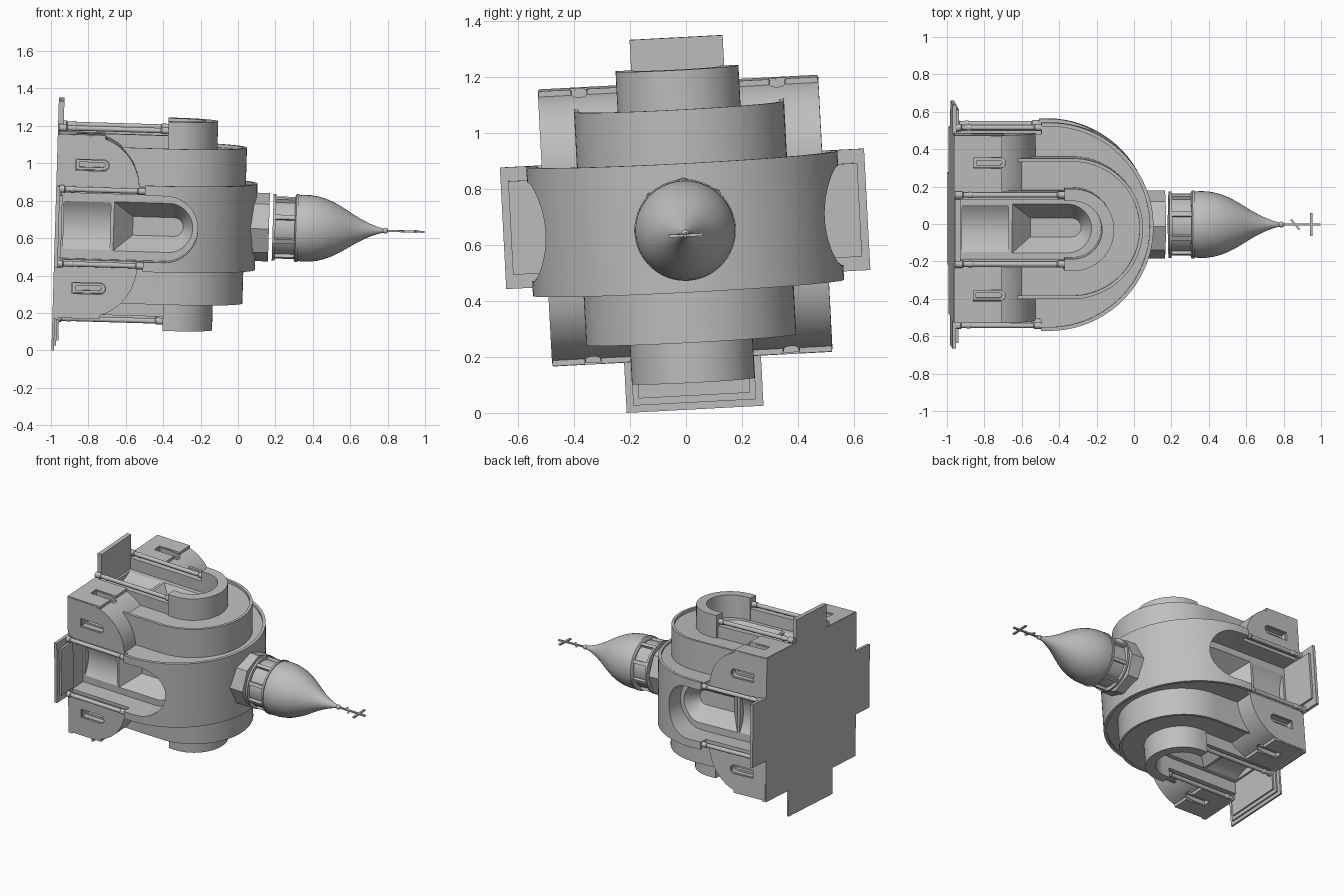
import bpy, bmesh, math
from mathutils import Matrix

if "Cube" in bpy.data.objects:
    bpy.data.objects.remove(bpy.data.objects["Cube"])

stone = bpy.data.materials.new("grey_stone")
stone.diffuse_color = (0.52, 0.52, 0.52, 1)
stone.use_nodes = True
stone.node_tree.nodes["Principled BSDF"].inputs["Base Color"].default_value = stone.diffuse_color
BASE = -0.97
parts = []


def make(name, bm):
    bmesh.ops.recalc_face_normals(bm, faces=bm.faces)
    me = bpy.data.meshes.new(name)
    bm.to_mesh(me)
    bm.free()
    me.materials.append(stone)
    ob = bpy.data.objects.new(name, me)
    bpy.context.collection.objects.link(ob)
    parts.append(ob)
    return ob


def loft(name, prof_a, a, prof_b, b, axis):
    """Bridge two (x, t) outlines lying at depths a and b along axis y or z."""
    bm = bmesh.new()
    put = (lambda x, t, d: (x, d, t)) if axis == 'y' else (lambda x, t, d: (x, t, d))
    va = [bm.verts.new(put(x, t, a)) for x, t in prof_a]
    vb = [bm.verts.new(put(x, t, b)) for x, t in prof_b]
    n = len(va)
    bm.faces.new(va)
    bm.faces.new(vb[::-1])
    for i in range(n):
        j = (i + 1) % n
        bm.faces.new((va[i], vb[i], vb[j], va[j]))
    return make(name, bm)


def prism(name, prof, a, b, axis):
    return loft(name, prof, a, prof, b, axis)


def rect(x0, x1, t0, t1):
    return [(x0, t0), (x1, t0), (x1, t1), (x0, t1)]


def box(name, x0, x1, y0, y1, z0, z1):
    return prism(name, rect(x0, x1, y0, y1), z0, z1, 'z')


def arch(base, centre, r, n=32, off=0.0):
    """Round-topped outline: straight legs and a half circle towards +x."""
    arc = [(centre + r * math.sin(math.pi * i / n), off + r * math.cos(math.pi * i / n))
           for i in range(n + 1)]
    return [(base, off + r)] + arc + [(base, off - r)]


def lathe(name, prof, n, turn=0.0):
    """Revolve (x, radius) points around the x axis."""
    bm = bmesh.new()
    rings = [[bm.verts.new((x, r * math.cos(turn + math.tau * i / n),
                            r * math.sin(turn + math.tau * i / n))) for i in range(n)]
             for x, r in prof]
    for p, q in zip(rings, rings[1:]):
        for i in range(n):
            j = (i + 1) % n
            bm.faces.new((p[i], p[j], q[j], q[i]))
    bm.faces.new(rings[0])
    bm.faces.new(rings[-1])
    return make(name, bm)


def move(ob, y, z):
    ob.data.transform(Matrix.Translation((0, y, z)))
    return ob


def cut(target, cutter):
    m = target.modifiers.new("cut", 'BOOLEAN')
    m.operation, m.solver, m.object = 'DIFFERENCE', 'EXACT', cutter
    bpy.context.view_layer.objects.active = target
    bpy.ops.object.modifier_apply(modifier=m.name)
    parts.remove(cutter)
    bpy.data.objects.remove(cutter)


# nested vaults, each with a raised lip along its arched edge
core = prism("main_hall", arch(BASE, -0.338, 0.376, 48), -0.412, 0.423, 'z')
vault = prism("large_vault", arch(-0.50, -0.457, 0.557, 64), -0.23, 0.232, 'z')
for s in (-1, 1):
    cut(core, prism("c", arch(-1.1, -0.338, 0.358, 48), s * 0.404, s * 0.6, 'z'))
    cut(vault, prism("c", arch(-0.6, -0.457, 0.537, 64), s * 0.218, s * 0.6, 'z'))

# side portals: arched opening, side walls, tapered niche, hollow door bay, columns
for axis, wall, col_d, col_t, col_top in (('y', 0.375, 0.53, 0.20, -0.49),
                                          ('z', 0.404, 0.51, 0.185, -0.375)):
    for s in (-1, 1):
        if axis == 'y':
            cut(vault, prism("c", arch(-0.7, -0.39, 0.178), s * 0.37, s * 0.8, 'y'))
            for t in (-1, 1):
                prism("portal_wall", rect(BASE, -0.48, t * 0.178, t * 0.215),
                      s * 0.36, s * 0.495, 'y')
        else:
            porch = prism("porch_arch", arch(-0.385, -0.34, 0.22), s * 0.39, s * 0.56, 'z')
            cut(porch, prism("c", arch(-0.6, -0.34, 0.155), s * 0.3, s * 0.7, 'z'))
            for t in (-1, 1):
                prism("portal_wall", rect(BASE, -0.365, t * 0.16, t * 0.205),
                      s * 0.39, s * 0.485, 'z')
        for body in ((core, vault) if axis == 'y' else (core,)):
            cut(body, loft("c", arch(-0.67, -0.37, 0.138, 24), s * (wall + 0.01),
                           arch(-0.56, -0.34, 0.05, 24), s * (wall - 0.11), axis))
        d = s * (wall + 0.18)
        cut(core, move(lathe("c", [(-0.93, 0.22), (-0.68, 0.22)], 48),
                       d if axis == 'y' else 0, d if axis == 'z' else 0))
        for t in (-col_t, col_t):
            y, z = (s * col_d, t) if axis == 'y' else (t, s * col_d)
            prof = [(BASE, .02), (-.93, .02), (-.925, .014), (-.90, .014), (-.895, .017),
                    (-.88, .017), (-.875, .014), (col_top - .05, .014),
                    (col_top - .045, .018), (col_top, .018)]
            move(lathe("portal_column", prof, 16), y, z)

# corner chambers with quarter-round roofs and slot windows on both outer faces
for sy in (-1, 1):
    for sz in (-1, 1):
        prof = [(BASE, sz * 0.2), (BASE, sz * 0.485)]
        prof += [(-0.80 + 0.27 * math.sin(math.pi / 2 * i / 20),
                  sz * (0.2 + 0.285 * math.cos(math.pi / 2 * i / 20))) for i in range(21)]
        block = prism("corner_chamber", prof, sy * 0.2, sy * 0.49, 'y')
        panel = prism("gable_panel", prof, sy * 0.485, sy * 0.502, 'y')
        slab = prism("wall_panel", rect(BASE, -0.72, sy * 0.2, sy * 0.5),
                     sz * 0.47, sz * 0.492, 'z')
        for axis, s, t, skin in (('y', sy, sz * 0.33, panel), ('z', sz, sy * 0.355, slab)):
            cut(block, prism("c", arch(-0.87, -0.725, 0.026, 12, t), s * 0.455, s * 0.6, axis))
            cut(block, prism("c", arch(-0.855, -0.73, 0.013, 12, t), s * 0.43, s * 0.6, axis))
            cut(skin, prism("c", arch(-0.875, -0.725, 0.03, 12, t), s * 0.4, s * 0.6, axis))

# foundation slab and stepped entrance landings
box("foundation_slab", -0.975, -0.945, -0.5, 0.5, -0.5, 0.49)
box("back_landing", -0.975, -0.945, -0.165, 0.168, 0.48, 0.652)
for i, (reach, half) in enumerate(((0.68, 0.245), (0.655, 0.22), (0.63, 0.2))):
    box("lower_steps", -0.975, -0.962 + 0.011 * i, -half, half, -reach, -0.49)
for i, (reach, half) in enumerate(((0.652, 0.215), (0.625, 0.165))):
    for s in (-1, 1):
        y0, y1 = sorted((s * 0.49, s * reach))
        box("side_steps", -0.975, -0.955 + 0.015 * i, y0, y1, -half, half + 0.005)

# faceted pedestal and windowed drum, separated by a narrow gap
lathe("drum_pedestal", [(0.0, 0.183), (0.168, 0.183)], 8)
lathe("drum_core", [(0.192, 0.155), (0.33, 0.155)], 32)
lathe("drum_lower_ring", [(0.188, 0.178), (0.202, 0.178)], 32)
lathe("drum_upper_ring", [(0.305, 0.17), (0.312, 0.182), (0.325, 0.182)], 32)
for i in range(8):
    p = box("drum_pilaster", 0.195, 0.31, 0.14, 0.172, -0.012, 0.012)
    p.data.transform(Matrix.Rotation(math.tau * (i + 0.5) / 8, 4, 'X'))

# onion dome, ball and cross
lathe("onion_dome", [(.322, .175), (.35, .179), (.39, .178), (.43, .172), (.47, .161),
                     (.51, .145), (.55, .124), (.59, .100), (.63, .075), (.67, .053),
                     (.71, .034), (.75, .019), (.79, .008)], 48)
lathe("dome_ball", [(.79 - .016 * math.cos(math.pi * (i + .2) / 8.4),
                     .016 * math.sin(math.pi * (i + .2) / 8.4)) for i in range(9)], 16)
box("cross_stem", 0.79, 1.0, -0.006, 0.006, -0.005, 0.005)
box("cross_bar", 0.943, 0.957, -0.062, 0.062, -0.005, 0.005)
foot = box("cross_foot_bar", -0.005, 0.005, -0.035, 0.035, -0.005, 0.005)
foot.data.transform(Matrix.Translation((0.865, 0, 0)) @ Matrix.Rotation(math.radians(40), 4, 'Z'))

# lay the building on its side with its slight lean
lean = (Matrix.Translation((-0.977, -0.003, 0.692)) @ Matrix.Rotation(math.radians(1.7), 4, 'Y')
        @ Matrix.Rotation(math.radians(3), 4, 'X') @ Matrix.Translation((0.975, 0, 0)))
for ob in parts:
    ob.data.transform(lean)
    ob.data.update()
bpy.ops.object.select_all(action='DESELECT')
for ob in parts:
    ob.select_set(True)
bpy.context.view_layer.objects.active = parts[0]
bpy.ops.object.shade_smooth_by_angle(angle=math.radians(30))
